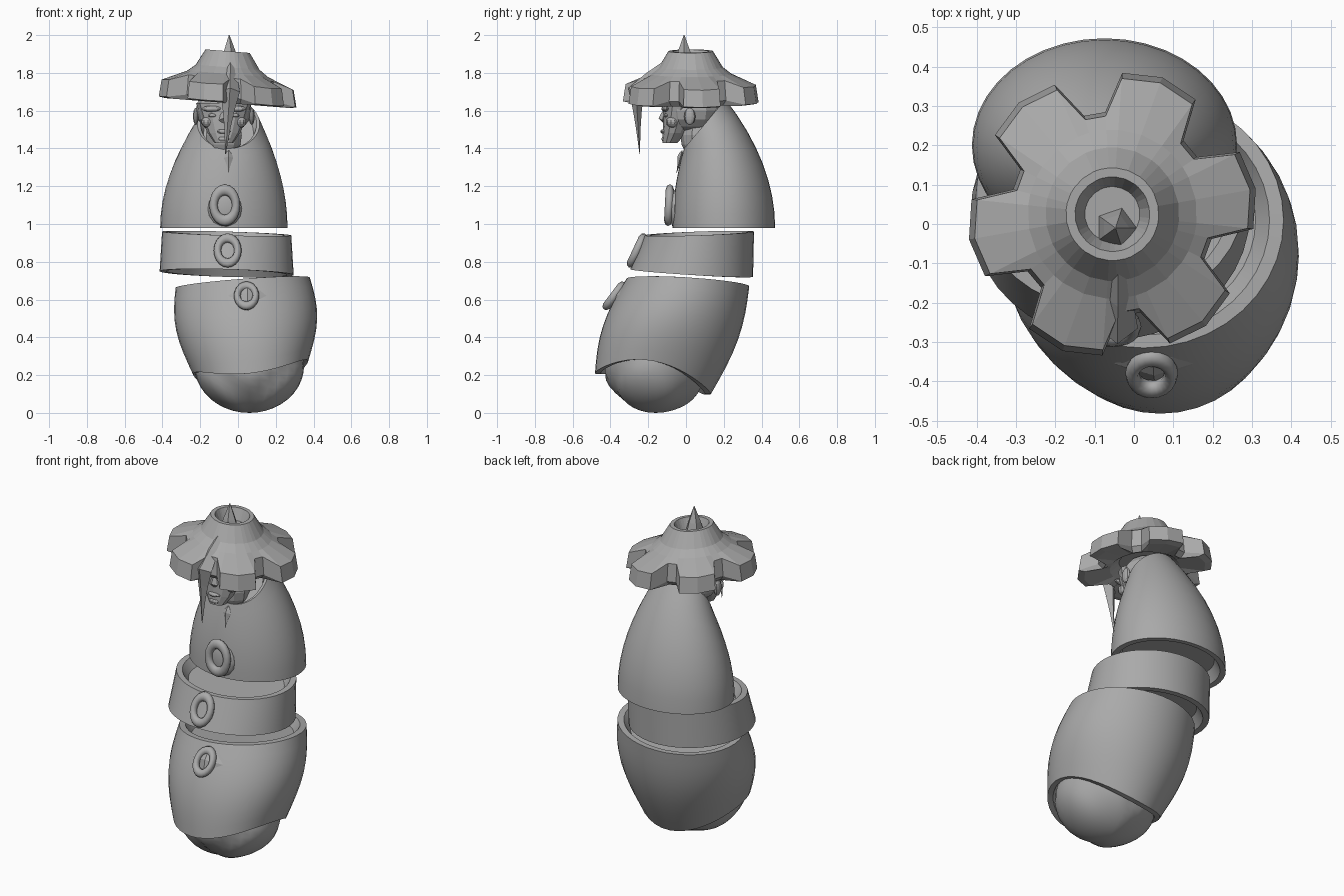
import bpy
import bmesh
from math import cos, sin, pi, tau, radians
from mathutils import Vector

if "Cube" in bpy.data.objects:
    bpy.data.objects.remove(bpy.data.objects["Cube"])

stone = bpy.data.materials.new("plain_grey")
stone.use_nodes = True
grey = (0.4, 0.4, 0.4, 1)
stone.diffuse_color = grey
stone.node_tree.nodes["Principled BSDF"].inputs["Base Color"].default_value = grey


def smooth_edges(obj, angle):
    bpy.ops.object.select_all(action="DESELECT")
    obj.select_set(True)
    bpy.context.view_layer.objects.active = obj
    bpy.ops.object.shade_smooth_by_angle(angle=radians(angle))


def finish(name, bm):
    bmesh.ops.recalc_face_normals(bm, faces=bm.faces)
    mesh = bpy.data.meshes.new(name)
    bm.to_mesh(mesh)
    bm.free()
    mesh.materials.append(stone)
    obj = bpy.data.objects.new(name, mesh)
    bpy.context.collection.objects.link(obj)
    return obj


def skin(name, loops):
    """Join rings of points with quads and close both ends with fans."""
    bm = bmesh.new()
    rings = [[bm.verts.new(point) for point in loop] for loop in loops]
    count = len(rings[0])
    for ring, other in zip(rings, rings[1:]):
        for i in range(count):
            j = (i + 1) % count
            bm.faces.new((ring[i], ring[j], other[j], other[i]))
    for ring in (rings[0], rings[-1]):
        middle = sum((vert.co for vert in ring), Vector()) / count
        hub = bm.verts.new(middle)
        for i in range(count):
            bm.faces.new((ring[i], ring[(i + 1) % count], hub))
    return finish(name, bm)


def rim(x, y, z, wide, deep, lean=0, pitch=0, lift=0):
    """Oval opening; lean tilts it sideways, pitch front to back, lift raises both sides."""
    return Vector((x, y, z, wide, deep, lean, pitch, lift))


def oval(shape, sides):
    x, y, z, wide, deep, lean, pitch, lift = shape
    points = []
    for i in range(sides):
        c, s = cos(tau * i / sides), sin(tau * i / sides)
        points.append((x + wide * c, y + deep * s, z + lean * c + pitch * s + lift * c * c))
    return points


def inset(shape, shrink, rise):
    inner = shape.copy()
    inner[2] += rise
    inner[3] *= shrink
    inner[4] *= shrink
    return inner


def shell(name, low, high, ease=1, bulge=0, steps=8):
    """Tube between two rims, with a recessed lip at each end."""
    shapes = []
    for i in range(steps + 1):
        t = i / steps
        shape = low.lerp(high, t ** ease)
        swell = 1 + bulge * sin(pi * t)
        shape[2] = low[2] + (high[2] - low[2]) * t
        shape[3] *= swell
        shape[4] *= swell
        shape[6] = low[6] + (high[6] - low[6]) * t
        shapes.append(shape)
    floor = [inset(low, 0.8, 0.06), inset(low, 0.9, 0)]
    roof = [inset(high, 0.9, 0), inset(high, 0.8, -0.05)]
    smooth_edges(skin(name, [oval(shape, 40) for shape in floor + shapes + roof]), 40)


def blob(name, centre, size, segments=10, rings=8):
    bm = bmesh.new()
    bmesh.ops.create_uvsphere(bm, u_segments=segments, v_segments=rings, radius=1)
    for vert in bm.verts:
        vert.co = Vector(centre) + vert.co * Vector(size)
    return finish(name, bm)


def thorn(name, top, middle, tip, width, depth):
    """Diamond-section spike, widest at its middle, with a concave taper to the tip."""
    top, middle, tip = Vector(top), Vector(middle), Vector(tip)
    steps = [(top, 0.1), (top.lerp(middle, 0.5), 0.7), (middle, 1),
             (middle.lerp(tip, 0.3), 0.6), (middle.lerp(tip, 0.6), 0.3), (tip, 0.03)]
    across, outward = Vector((width, 0, 0)), Vector((0, -depth, depth / 2))
    skin(name, [[spot - across * size, spot + outward * size,
                 spot + across * size, spot - outward * size] for spot, size in steps])


# Three overlapping body shells
shell("cloak",
      rim(-0.075, 0.2, 0.98, wide=0.337, deep=0.272),
      rim(-0.05, 0.1, 1.53, wide=0.165, deep=0.11, pitch=0.13), ease=2)
shell("middle_band",
      rim(-0.06, 0.03, 0.74, wide=0.355, deep=0.325, lean=-0.01, pitch=-0.02),
      rim(-0.06, 0.07, 0.95, wide=0.342, deep=0.29, lean=-0.01, pitch=0.01))
shell("lower_shell",
      rim(0.067, -0.175, 0.155, wide=0.305, deep=0.307, lean=0.035, pitch=-0.055, lift=0.085),
      rim(0.025, 0.01, 0.69, wide=0.355, deep=0.325, lean=0.027, pitch=-0.02), bulge=0.13)

# Rounded tail end with shallow folds
tail = blob("tail_bulb", (0.06, -0.16, 0.25), (0.29, 0.265, 0.25), segments=32, rings=20)
for vert in tail.data.vertices:
    vert.co.y += 0.012 * sin(28 * (vert.co.z - abs(vert.co.x - 0.06)))
smooth_edges(tail, 60)


# Oval ring fasteners down the front
def fastener(name, place, size, lean):
    bpy.ops.mesh.primitive_torus_add(
        major_segments=20, minor_segments=8, major_radius=0.06, minor_radius=0.022,
        location=place, rotation=(radians(90 - lean), 0, 0))
    ring = bpy.context.object
    ring.name = name
    ring.scale = (size, size * 1.35, 1)
    ring.data.materials.append(stone)
    smooth_edges(ring, 60)


fastener("upper_fastener", (-0.07, -0.09, 1.1), size=1, lean=3)
fastener("middle_fastener", (-0.055, -0.26, 0.86), size=0.9, lean=25)
fastener("lower_fastener", (0.045, -0.38, 0.62), size=0.82, lean=37)
pad = blob("upper_fastener_pad", (-0.07, -0.06, 1.08), (0.09, 0.03, 0.1), segments=16)
smooth_edges(pad, 60)
thorn("fastener_leaf", top=(0.05, -0.31, 0.7), middle=(0.05, -0.355, 0.62),
      tip=(0.06, -0.455, 0.38), width=0.1, depth=0.03)
thorn("collar_seam", top=(-0.05, -0.02, 1.39), middle=(-0.05, -0.03, 1.35),
      tip=(-0.05, -0.05, 1.27), width=0.025, depth=0.015)

# Head, built around its middle line
middle = -0.075
blob("skull", (middle, 0.03, 1.6), (0.15, 0.155, 0.12), segments=12)
jaw = rim(middle, -0.085, 1.43, wide=0.05, deep=0.04)
temple = rim(middle, -0.02, 1.64, wide=0.147, deep=0.1)
face_shapes = []
for step in range(5):
    level = jaw.lerp(temple, (step / 4) ** 0.7)
    level[2] = jaw[2] + (temple[2] - jaw[2]) * step / 4
    face_shapes.append(oval(level, 12))
skin("face", face_shapes)
blob("neck", (middle, 0.06, 1.47), (0.1, 0.09, 0.13))
thorn("nose", top=(middle, -0.11, 1.61), middle=(middle, -0.125, 1.55),
      tip=(middle, -0.11, 1.52), width=0.026, depth=0.02)
blob("lips", (middle, -0.12, 1.49), (0.04, 0.015, 0.012))
blob("chin", (middle, -0.1, 1.45), (0.04, 0.03, 0.02))
for side, label in ((1, "left"), (-1, "right")):
    blob(label + "_brow", (middle + side * 0.065, -0.11, 1.61), (0.055, 0.02, 0.016))
    blob(label + "_eye", (middle + side * 0.06, -0.105, 1.575), (0.024, 0.014, 0.01))
    blob(label + "_cheek", (middle + side * 0.085, -0.07, 1.54), (0.035, 0.035, 0.03))
    blob(label + "_ear", (middle + side * 0.148, 0.02, 1.57), (0.016, 0.03, 0.045))

# Six-lobed hat with a hollow crown
hat_centre = Vector((-0.055, 0.025, 0))
lobe = [(-24, 0.26), (-16, 0.36), (0, 0.37), (16, 0.36), (24, 0.26)]
outline = [(radians(10 + turn + offset), reach)
           for turn in range(0, 360, 60) for offset, reach in lobe]


def hat_ring(height, radius=None, scale=1, droop=0):
    """Round ring when a radius is given, otherwise the lobed outline."""
    points = []
    for angle, reach in outline:
        r = radius or reach * scale
        x, y = r * cos(angle), r * sin(angle)
        points.append(hat_centre + Vector((x, y, height - droop * r - 0.08 * x)))
    return points


skin("hat", [
    hat_ring(1.85, radius=0.07), hat_ring(1.915, radius=0.095),
    hat_ring(1.915, radius=0.118), hat_ring(1.83, radius=0.17),
    hat_ring(1.795, radius=0.215),
    hat_ring(1.86, scale=0.96, droop=0.35), hat_ring(1.72, droop=0.2),
    hat_ring(1.64, scale=0.9), hat_ring(1.66, radius=0.19), hat_ring(1.7, radius=0.14)])

# Crown spike and the long beak hanging from the hat
spike_base = rim(-0.047, -0.01, 1.84, wide=0.055, deep=0.055)
skin("crown_spike", [oval(inset(spike_base, shrink, rise), 5)
                     for shrink, rise in ((1, 0), (0.65, 0.07), (0.04, 0.16))])
thorn("beak", top=(-0.04, -0.1, 1.87), middle=(-0.042, -0.265, 1.7),
      tip=(-0.066, -0.245, 1.37), width=0.052, depth=0.04)
